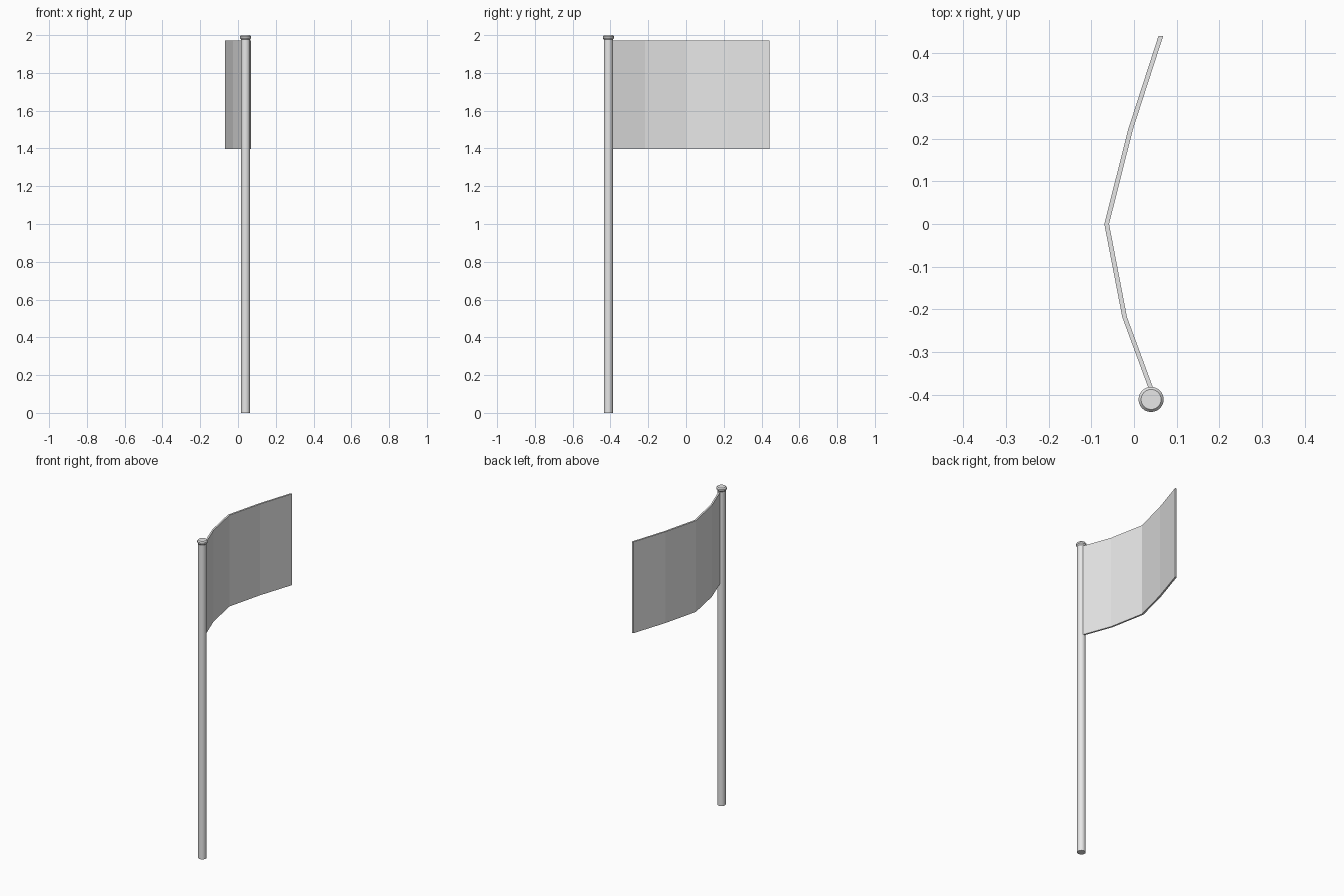
import bpy, bmesh, math

if "Cube" in bpy.data.objects:
    bpy.data.objects.remove(bpy.data.objects["Cube"])

grey = bpy.data.materials.new("plain grey")
grey.diffuse_color = (0.8, 0.8, 0.8, 1)
grey.use_nodes = True
grey.node_tree.nodes["Principled BSDF"].inputs["Base Color"].default_value = grey.diffuse_color


def finish(name, bm):
    bmesh.ops.recalc_face_normals(bm, faces=bm.faces)
    mesh = bpy.data.meshes.new(name)
    bm.to_mesh(mesh)
    bm.free()
    mesh.materials.append(grey)
    obj = bpy.data.objects.new(name, mesh)
    bpy.context.collection.objects.link(obj)
    return obj


def lathe(name, profile, centre, sides=24):
    """Turned part from (radius, z) rings, capped at both ends."""
    bm = bmesh.new()
    rings = [[bm.verts.new((centre[0] + r * math.cos(math.tau * i / sides),
                            centre[1] + r * math.sin(math.tau * i / sides), z))
              for i in range(sides)] for r, z in profile]
    for a, b in zip(rings, rings[1:]):
        for i in range(sides):
            j = (i + 1) % sides
            bm.faces.new((a[i], a[j], b[j], b[i]))
    bm.faces.new(rings[0])
    bm.faces.new(rings[-1])
    obj = finish(name, bm)
    bpy.ops.object.select_all(action='DESELECT')
    obj.select_set(True)
    bpy.context.view_layer.objects.active = obj
    bpy.ops.object.shade_smooth_by_angle(angle=math.radians(30))


# Pole and its flared cap
POLE = (0.04, -0.411)
lathe("pole", [(0.024, 0), (0.024, 1.982)], POLE)
lathe("pole_cap", [(0.023, 1.975), (0.0295, 1.984), (0.0295, 1.993), (0.0235, 2.0)], POLE)

# Flag cloth: bent strip seen from above, extruded upward
path = [(0.047, -0.405), (-0.022, -0.218), (-0.064, 0.0), (-0.008, 0.222), (0.063, 0.441)]
half = 0.0055
outline = [(x - half, y) for x, y in path] + [(x + half, y) for x, y in reversed(path)]
bm = bmesh.new()
n = len(outline)
low, high = [[bm.verts.new((x, y, z)) for x, y in outline] for z in (1.397, 1.971)]
for i in range(n):
    j = (i + 1) % n
    bm.faces.new((low[i], low[j], high[j], high[i]))
for ring in (low, high):
    for i in range(len(path) - 1):
        bm.faces.new((ring[i], ring[i + 1], ring[n - 2 - i], ring[n - 1 - i]))
finish("flag", bm)
